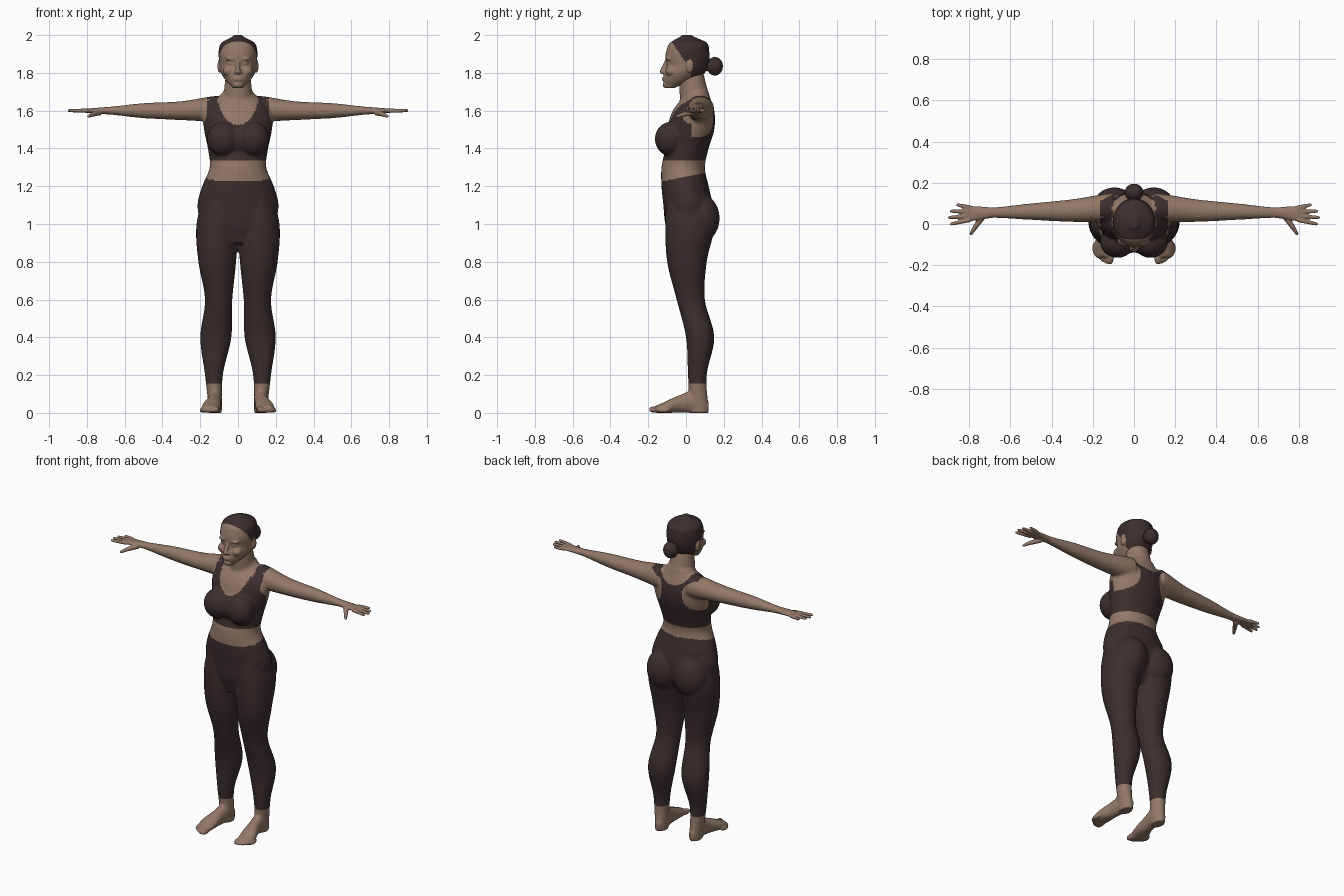
import bpy
import bmesh
import math
from mathutils import Matrix, Vector

cube = bpy.data.objects.get("Cube")
if cube:
    bpy.data.objects.remove(cube, do_unlink=True)


def material(name, rgb):
    mat = bpy.data.materials.new(name)
    mat.use_nodes = True
    mat.diffuse_color = (*rgb, 1)
    shader = next(n for n in mat.node_tree.nodes if n.type == 'BSDF_PRINCIPLED')
    shader.inputs["Base Color"].default_value = (*rgb, 1)
    shader.inputs["Roughness"].default_value = .8
    return mat


SKIN = material("warm_skin", (.29, .19, .14))
DARK = material("dark_brown_cloth_and_hair", (.045, .028, .028))
SHOULDER = 1.6
EYES = 1.85
CUFF = .155
HEM = 1.335


def blend(before, start, end, after, t):
    """Smooth curve between start and end."""
    slope_in, slope_out = (end - before) / 2, (after - start) / 2
    rise = end - start
    return start + t * (slope_in + t * (3 * rise - 2 * slope_in - slope_out
                                        + t * (slope_in + slope_out - 2 * rise)))


def loft(bm, axis, start, step, rows, lift=0, sides=32, detail=6):
    """Evenly spaced sections; each row is the min and max of the two other axes."""
    padded = [rows[0], *rows, rows[-1]]
    rings = []
    for k in range((len(rows) - 1) * detail + 1):
        i = min(k // detail, len(rows) - 2)
        t = k / detail - i
        near = zip(*padded[i:i + 4])
        left, right, low, high = (blend(*values, t) for values in near)
        along = start + step * k / detail
        ring = []
        for j in range(sides):
            angle = math.tau * j / sides
            u = (left + right) / 2 + (right - left) / 2 * math.cos(angle)
            v = (low + high) / 2 + (high - low) / 2 * math.sin(angle) + lift
            spot = {'x': (along, u, v), 'y': (u, along, v), 'z': (u, v, along)}[axis]
            ring.append(bm.verts.new(spot))
        rings.append(ring)
    for lower, upper in zip(rings, rings[1:]):
        for j in range(sides):
            bm.faces.new((lower[j - 1], lower[j], upper[j], upper[j - 1]))
    bm.faces.new(rings[0])
    bm.faces.new(rings[-1])


def column(bm, start, step, rows):
    """Upright loft, symmetric in x: half width, front, back."""
    loft(bm, 'z', start, step, [(-half, half, front, back) for half, front, back in rows])


def ball(bm, centre, radii):
    place = Matrix.Translation(centre) @ Matrix.Diagonal((*radii, 1))
    bmesh.ops.create_uvsphere(bm, u_segments=24, v_segments=16, radius=1, matrix=place)


def rod(bm, start, end, thick, thin):
    """Tapered limb with round ends."""
    start, end = Vector(start), Vector(end)
    turn = (end - start).to_track_quat('Z', 'Y').to_matrix().to_4x4()
    place = Matrix.Translation((start + end) / 2) @ turn
    bmesh.ops.create_cone(bm, cap_ends=True, segments=24, radius1=thick, radius2=thin,
                          depth=(end - start).length, matrix=place)
    ball(bm, start, (thick, thick, thick))
    ball(bm, end, (thin, thin, thin))


def fuse(name, bm, voxel, rounds, is_dark, cuts=()):
    """Mirror and weld the parts into one smooth surface, then colour it by rule."""
    bmesh.ops.recalc_face_normals(bm, faces=bm.faces[:])
    ob = bpy.data.objects.new(name, bpy.data.meshes.new(name))
    bm.to_mesh(ob.data)
    bm.free()
    bpy.context.scene.collection.objects.link(ob)
    mirror = ob.modifiers.new("mirror", 'MIRROR')
    mirror.use_mirror_merge = False
    weld = ob.modifiers.new("weld", 'REMESH')
    weld.mode = 'VOXEL'
    weld.voxel_size = voxel
    soften = ob.modifiers.new("soften", 'SMOOTH')
    soften.iterations = rounds
    graph = bpy.context.evaluated_depsgraph_get()
    mesh = bpy.data.meshes.new_from_object(ob.evaluated_get(graph))
    ob.modifiers.clear()
    ob.data = mesh
    mesh.materials.clear()
    mesh.materials.append(SKIN)
    mesh.materials.append(DARK)
    bm = bmesh.new()
    bm.from_mesh(mesh)
    for height in cuts:
        bmesh.ops.bisect_plane(bm, geom=bm.verts[:] + bm.edges[:] + bm.faces[:],
                               plane_co=(0, 0, height), plane_no=(0, 0, 1))
    for face in bm.faces:
        centre = face.calc_center_median()
        face.smooth = True
        face.material_index = int(is_dark(abs(centre.x), centre.y, centre.z))
    bm.to_mesh(mesh)
    bm.free()


def inside(u, v, centre_u, centre_v, radius_u, radius_v):
    return math.hypot((u - centre_u) / radius_u, (v - centre_v) / radius_v) < 1


def clothed(x, y, z):
    """Leggings and cropped top with a scooped neck and a narrow back."""
    if z < HEM:
        waist = 1.225 + .2 * min(.2, max(0, y + .13))
        return CUFF < z < waist
    if x > .19 or z > 1.72 or (x > .165 and z > 1.57):
        return False
    if y < .03:
        neckline = inside(x, z, 0, 1.66, .1, .135) or (z > 1.64 and x < .11)
        armhole = inside(x, z, .22, 1.6, .055, .09)
    else:
        neckline = inside(x, z, 0, 1.71, .11, .1)
        armhole = inside(x, z, .165, 1.56, .095, .1)
    return not (neckline or armhole)


def haired(x, y, z):
    """Hairline swept back above the ears."""
    ear = x > .08 and inside(y, z, .02, 1.835, .02, .036)
    line = 1.855 - 1.45 * y if y < 0 else max(1.775, 1.855 - 2.5 * y)
    return z > line and not ear


# Torso, chest and seat
bm = bmesh.new()
column(bm, .9, .1, [(.1, -.08, .08), (.19, -.11, .13), (.215, -.12, .14),
                    (.19, -.13, .12), (.15, -.13, .1), (.16, -.11, .12),
                    (.18, -.1, .15), (.18, -.07, .15), (.08, 0, .12)])
ball(bm, (.08, -.085, 1.45), (.085, .08, .09))
ball(bm, (0, -.08, 1.45), (.08, .06, .08))
ball(bm, (.095, .083, 1.03), (.105, .095, .125))

# Neck
rod(bm, (0, .055, SHOULDER), (0, .03, 1.77), .085, .068)

# Leg from hip to heel
loft(bm, 'z', 1.2, -.2, [(.04, .17, -.1, .1), (0, .22, -.11, .15), (.01, .21, -.1, .11),
                         (.03, .175, -.05, .1), (.035, .2, 0, .15),
                         (.08, .175, .01, .11), (.085, .155, .02, .12)])

# Foot and toes
loft(bm, 'y', .12, -.07, [(.1, .14, .01, .06), (.085, .155, 0, .12), (.09, .165, 0, .1),
                          (.09, .19, 0, .07), (.1, .19, 0, .04)])
for i in range(5):
    size = .012 if i else .018
    ball(bm, (.115 + .019 * i, .003 * i * i - .165, size), (size, .035, size))

# Arm
loft(bm, 'x', .1, .2, [(.01, .15, -.06, .08), (.01, .12, -.05, .05),
                       (.02, .1, -.04, .04), (.03, .08, -.02, .02)], lift=SHOULDER)
fuse("body", bm, .008, 6, clothed, (CUFF, HEM))

# Palm, fingers and thumb
bm = bmesh.new()
loft(bm, 'x', .68, .07, [(.03, .08, -.02, .02), (.02, .085, -.015, .015),
                         (.01, .09, -.01, .01)], lift=SHOULDER)
for i in range(4):
    knuckle = (.8, .02 + .02 * i, SHOULDER)
    tip = (.895 - .01 * (i - 1) ** 2, .031 * i, SHOULDER)
    rod(bm, knuckle, tip, .012, .008)
joint = (.77, -.015, 1.58)
rod(bm, (.735, .035, 1.59), joint, .016, .012)
rod(bm, joint, (.79, -.047, 1.57), .012, .008)
fuse("hands", bm, .004, 4, lambda x, y, z: False)

# Skull and jaw
bm = bmesh.new()
column(bm, 1.72, .04, [(.03, -.11, -.06), (.065, -.12, .05), (.09, -.115, .1),
                       (.097, -.104, .12), (.102, -.11, .126), (.102, -.103, .122),
                       (.087, -.085, .11), (.02, -.02, .03)])

# Brow, eye, cheek, ear, nose, lips and chin
ball(bm, (.034, -.093, EYES + .025), (.034, .016, .011))
ball(bm, (.036, -.088, EYES), (.016, .014, .011))
ball(bm, (.048, -.078, EYES - .04), (.032, .032, .028))
ball(bm, (.098, .02, EYES - .015), (.011, .02, .035))
rod(bm, (0, -.105, EYES + .01), (0, -.127, EYES - .043), .009, .013)
ball(bm, (.012, -.119, EYES - .047), (.01, .012, .009))
for drop in (.077, .088):
    ball(bm, (0, -.115, EYES - drop), (.025, .012, .006))
ball(bm, (0, -.108, 1.737), (.026, .016, .016))
fuse("head", bm, .005, 4, haired)

# Hair bun
bm = bmesh.new()
ball(bm, (0, .153, 1.835), (.046, .043, .05))
ball(bm, (0, .115, 1.84), (.03, .03, .03))
fuse("hair_bun", bm, .006, 4, lambda x, y, z: True)
